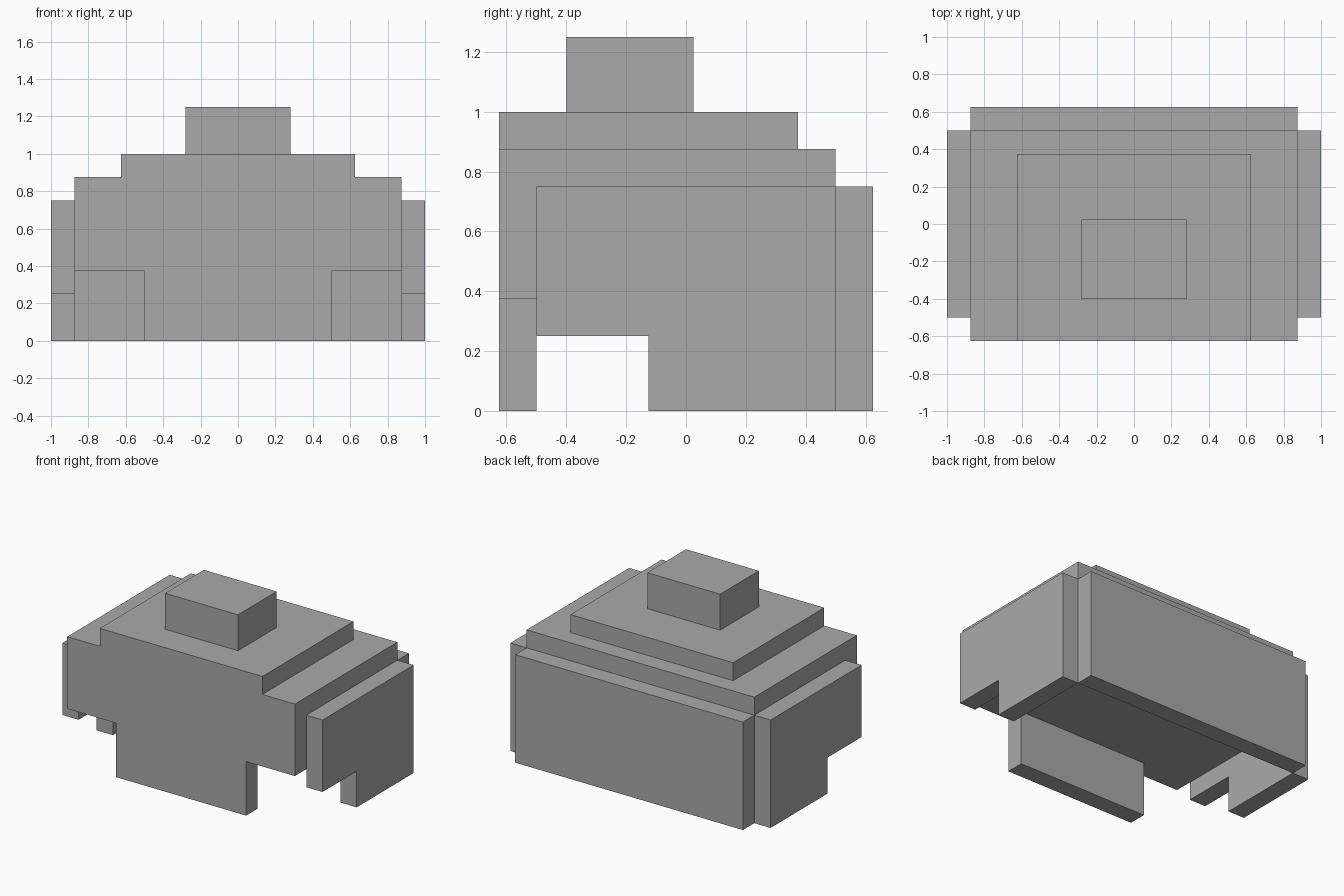
import bpy
import bmesh
from mathutils import Vector

cube = bpy.data.objects.get("Cube")
if cube:
    bpy.data.objects.remove(cube, do_unlink=True)

GREY = (0.4, 0.4, 0.4, 1.0)
grey = bpy.data.materials.new("plain grey")
grey.use_nodes = True
grey.diffuse_color = GREY
grey.node_tree.nodes["Principled BSDF"].inputs["Base Color"].default_value = GREY


def extrude(name, points, offset):
    """Make a flat-faced solid from a planar outline pushed along offset."""
    bm = bmesh.new()
    face = bm.faces.new([bm.verts.new(p) for p in points])
    result = bmesh.ops.extrude_face_region(bm, geom=[face], use_keep_orig=True)
    moved = [v for v in result["geom"] if isinstance(v, bmesh.types.BMVert)]
    bmesh.ops.translate(bm, verts=moved, vec=Vector(offset))
    bmesh.ops.recalc_face_normals(bm, faces=bm.faces)
    mesh = bpy.data.meshes.new(name)
    bm.to_mesh(mesh)
    bm.free()
    mesh.materials.append(grey)
    obj = bpy.data.objects.new(name, mesh)
    bpy.context.collection.objects.link(obj)
    return obj


def block(name, half_x, y, z):
    """Box centred on x, spanning the y and z ranges."""
    outline = [(-half_x, y[0], z[0]), (half_x, y[0], z[0]),
               (half_x, y[1], z[0]), (-half_x, y[1], z[0])]
    return extrude(name, outline, (0, 0, z[1] - z[0]))


# Front panel: lower tab, wide middle and stepped top, mirrored about x
half = [(0.5, 0), (0.5, 0.375), (0.875, 0.375), (0.875, 0.875),
        (0.625, 0.875), (0.625, 1)]
profile = half + [(-x, z) for x, z in reversed(half)]
extrude("front_panel", [(x, -0.625, z) for x, z in profile], (0, 0.125, 0))

# Stepped body behind the front panel
block("body_core", 0.875, (-0.5, 0.5), (0.375, 0.875))
block("upper_tier", 0.625, (-0.5, 0.375), (0.875, 1))
block("top_block", 0.28, (-0.4, 0.025), (1, 1.25))

# Back panel
block("back_panel", 0.875, (0.5, 0.625), (0, 0.75))

# Side panels with a notch at the lower front
side = [(0.5, 0), (0.5, 0.75), (-0.5, 0.75), (-0.5, 0.25),
        (-0.125, 0.25), (-0.125, 0)]
for name, s in (("left_side_panel", 1), ("right_side_panel", -1)):
    extrude(name, [(s * 0.875, y, z) for y, z in side], (s * 0.125, 0, 0))
